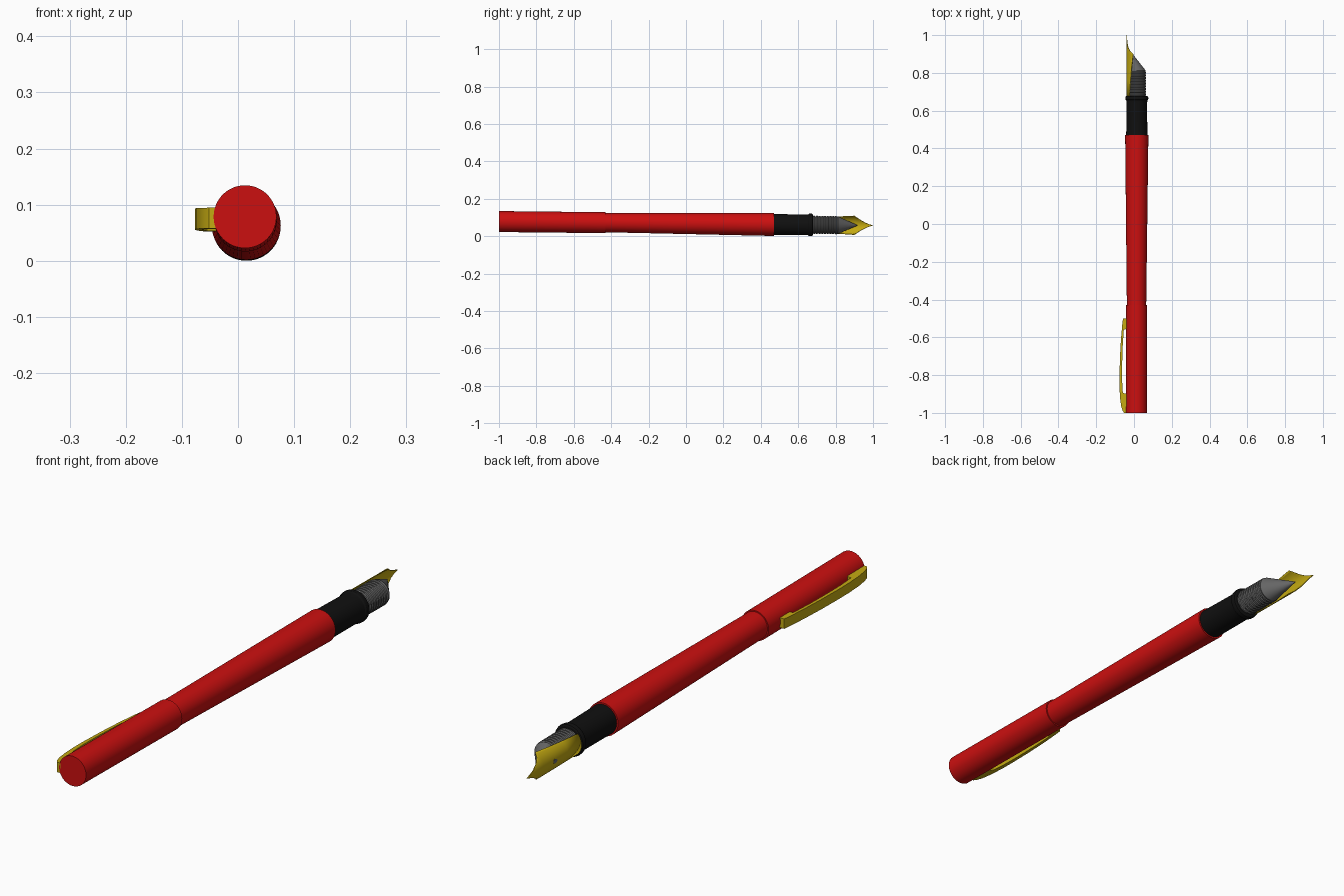
import bpy, bmesh, math
from mathutils import Vector

if "Cube" in bpy.data.objects:
    bpy.data.objects.remove(bpy.data.objects["Cube"], do_unlink=True)


def material(name, color):
    m = bpy.data.materials.new(name)
    m.use_nodes = True
    m.diffuse_color = (*color, 1)
    m.node_tree.nodes["Principled BSDF"].inputs["Base Color"].default_value = (*color, 1)
    return m


RED = material("red", (0.6, 0.005, 0.005))
BLACK = material("black", (0.005, 0.005, 0.005))
GREY = material("grey", (0.13, 0.13, 0.13))
GOLD = material("gold", (0.55, 0.4, 0.006))


def on_axis(x, y, z):
    """Offset a point from the slightly tilted centre line of the pen."""
    return Vector((x + 0.014 + 0.0015 * y, y, z + 0.068 - 0.0105 * y))


def finish(name, bm, mat, angle=30):
    bmesh.ops.recalc_face_normals(bm, faces=bm.faces)
    mesh = bpy.data.meshes.new(name)
    bm.to_mesh(mesh)
    bm.free()
    mesh.materials.append(mat)
    ob = bpy.data.objects.new(name, mesh)
    bpy.context.collection.objects.link(ob)
    bpy.ops.object.select_all(action="DESELECT")
    ob.select_set(True)
    bpy.context.view_layer.objects.active = ob
    bpy.ops.object.shade_smooth_by_angle(angle=math.radians(angle))
    return ob


def lathe(name, profile, mat, sides=48):
    """Rings of (y, radius, sideways shift) joined along the pen."""
    bm = bmesh.new()
    rings = []
    for y, r, shift in profile:
        turns = [2 * math.pi * i / sides for i in range(sides)]
        rings.append([bm.verts.new(on_axis(shift + r * math.cos(a), y, r * math.sin(a)))
                      for a in turns])
    for a, b in zip(rings, rings[1:]):
        for i in range(sides):
            j = (i + 1) % sides
            bm.faces.new((a[i], a[j], b[j], b[i]))
    bm.faces.new(rings[0])
    bm.faces.new(rings[-1])
    return finish(name, bm, mat)


# Cap and tapered barrel
lathe("cap", [(-1, 0.056, 0), (-0.43, 0.056, 0)], RED)
lathe("barrel", [(-0.45, 0.051, 0), (0.47, 0.0615, 0)], RED)

# Grip with a rounded collar
lathe("grip", [(0.46, 0.056, 0), (0.64, 0.0545, 0), (0.653, 0.056, 0), (0.658, 0.06, 0),
               (0.668, 0.061, 0), (0.675, 0.059, 0), (0.678, 0.054, 0)], BLACK)

# Ridged feed ending in a slanted point
ridges = [(0.67, 0.046, 0)]
for k in range(9):
    y = 0.68 + 0.0145 * k
    ridges += [(y, 0.046, 0), (y + 0.003, 0.049, 0),
               (y + 0.008, 0.049, 0), (y + 0.011, 0.046, 0)]
ridges += [(0.812, 0.047, 0), (0.918, 0.0005, -0.037)]
lathe("feed", ridges, GREY)

# Nib: curved sheet whose half width changes along its length
NIB_R = 0.0535
stations = [(0.67, 0.037), (0.76, 0.042), (0.83, 0.046), (0.9, 0.05), (0.915, 0.04),
            (0.935, 0.027), (0.96, 0.014), (0.98, 0.006), (1.0, 0.0006)]
cols = 16
bm = bmesh.new()
rows = []
for y, w in stations:
    spread = math.asin(w / NIB_R)
    row = []
    for i in range(cols + 1):
        a = spread * (2 * i / cols - 1)
        row.append(bm.verts.new(on_axis(-NIB_R * math.cos(a), y, NIB_R * math.sin(a))))
    rows.append(row)
for a, b in zip(rows, rows[1:]):
    for i in range(cols):
        bm.faces.new((a[i], a[i + 1], b[i + 1], b[i]))
nib = finish("nib", bm, GOLD)
solid = nib.modifiers.new("thickness", "SOLIDIFY")
solid.thickness = 0.003
solid.offset = 0

# Vent hole as a thin teardrop plate on the nib
bm = bmesh.new()
outline = []
for i in range(20):
    a = 2 * math.pi * i / 20
    stretch = 0.014 if math.cos(a) < 0 else 0.009
    outline.append(bm.verts.new(on_axis(-0.0555, 0.835 + stretch * math.cos(a),
                                        0.008 * math.sin(a))))
plate = bm.faces.new(outline)
ext = bmesh.ops.extrude_face_region(bm, geom=[plate])
bmesh.ops.translate(bm, vec=(0.003, 0, 0),
                    verts=[v for v in ext["geom"] if isinstance(v, bmesh.types.BMVert)])
finish("nib_vent", bm, GREY)

# Clip: bowed side profile (x, y) with a root and a foot, given thickness in z
clip_outer = [(-0.052, -1), (-0.06, -0.99), (-0.068, -0.965), (-0.074, -0.92),
              (-0.077, -0.86), (-0.077, -0.8), (-0.074, -0.7), (-0.069, -0.61),
              (-0.062, -0.53), (-0.058, -0.5)]
clip_inner = [(-0.036, -0.5), (-0.036, -0.555), (-0.054, -0.56), (-0.06, -0.65),
              (-0.063, -0.75), (-0.063, -0.83), (-0.059, -0.895), (-0.036, -0.9),
              (-0.036, -1)]
bm = bmesh.new()
side = bm.faces.new([bm.verts.new((x, y, 0.0575 - 0.0105 * (y + 1)))
                     for x, y in clip_outer + clip_inner])
ext = bmesh.ops.extrude_face_region(bm, geom=[side])
bmesh.ops.translate(bm, vec=(0, 0, 0.037),
                    verts=[v for v in ext["geom"] if isinstance(v, bmesh.types.BMVert)])
finish("clip", bm, GOLD)
